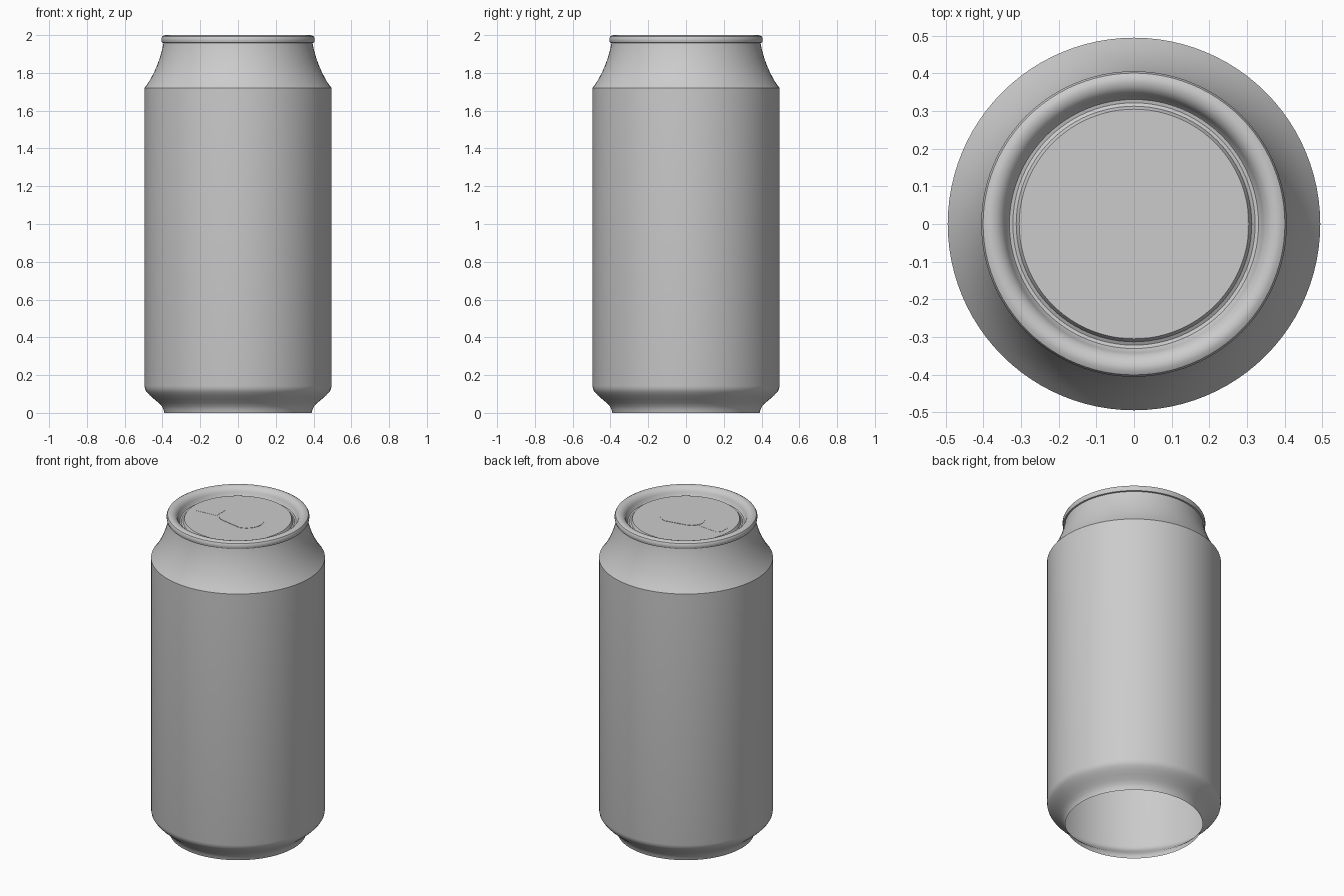
import bpy, bmesh, math

if "Cube" in bpy.data.objects:
    bpy.data.objects.remove(bpy.data.objects["Cube"])

SEG = 96


def finish(bm, name, angle=30):
    mesh = bpy.data.meshes.new(name)
    bm.to_mesh(mesh)
    bm.free()
    obj = bpy.data.objects.new(name, mesh)
    bpy.context.collection.objects.link(obj)
    bpy.ops.object.select_all(action='DESELECT')
    obj.select_set(True)
    bpy.context.view_layer.objects.active = obj
    bpy.ops.object.shade_smooth_by_angle(angle=math.radians(angle))
    return obj


def lathe(name, profile, angle=30):
    """Spin an (r, z) profile around the z axis."""
    bm = bmesh.new()
    verts = [bm.verts.new((r, 0, z)) for r, z in profile]
    edges = [bm.edges.new(pair) for pair in zip(verts, verts[1:])]
    bmesh.ops.spin(bm, geom=verts + edges, cent=(0, 0, 0), axis=(0, 0, 1),
                   angle=math.tau, steps=SEG)
    bmesh.ops.remove_doubles(bm, verts=bm.verts, dist=1e-4)
    bmesh.ops.recalc_face_normals(bm, faces=bm.faces)
    return finish(bm, name, angle)


def slab(name, outline, z0, z1):
    """Extrude a flat outline upward."""
    bm = bmesh.new()
    face = bm.faces.new([bm.verts.new((x, y, z0)) for x, y in outline])
    ext = bmesh.ops.extrude_face_region(bm, geom=[face])
    for v in ext['geom']:
        if isinstance(v, bmesh.types.BMVert):
            v.co.z = z1
    bmesh.ops.recalc_face_normals(bm, faces=bm.faces)
    return finish(bm, name)


def arc(cx, cy, r, a0, a1, n=14):
    return [(cx + r * math.cos(math.radians(a0 + (a1 - a0) * i / n)),
             cy + r * math.sin(math.radians(a0 + (a1 - a0) * i / n)))
            for i in range(n + 1)]


# thin-walled body, open underneath
lathe("can_body", [
    (0.390, 0.0), (0.394, 0.018), (0.403, 0.035), (0.420, 0.053),
    (0.444, 0.073), (0.466, 0.092), (0.483, 0.110), (0.492, 0.125),
    (0.495, 0.142), (0.495, 1.72)])

# concave neck
lathe("can_neck", [
    (0.495, 1.72), (0.470, 1.755), (0.446, 1.80), (0.428, 1.84),
    (0.414, 1.88), (0.404, 1.915), (0.397, 1.945), (0.394, 1.962)])

# rolled rim, groove and lid
lathe("rim_and_lid", [
    (0.394, 1.958), (0.403, 1.960), (0.406, 1.970), (0.406, 1.983),
    (0.401, 1.993), (0.390, 1.999), (0.378, 2.0), (0.364, 1.996),
    (0.351, 1.986), (0.343, 1.972), (0.338, 1.955), (0.331, 1.946),
    (0.322, 1.944), (0.313, 1.949), (0.309, 1.958), (0.305, 1.965),
    (0.0, 1.965)])

# pull tab and pour opening panel, almost flush with the lid
slab("pull_tab", arc(0.06, 0, 0.1, -80, 80)
     + arc(-0.04, 0, 0.075, 100, 260), 1.962, 1.967)
slab("pour_panel", [(-0.12, 0.04), (-0.25, 0.052), (-0.27, 0.03),
                    (-0.27, -0.03), (-0.25, -0.052), (-0.12, -0.04)],
     1.962, 1.966)
